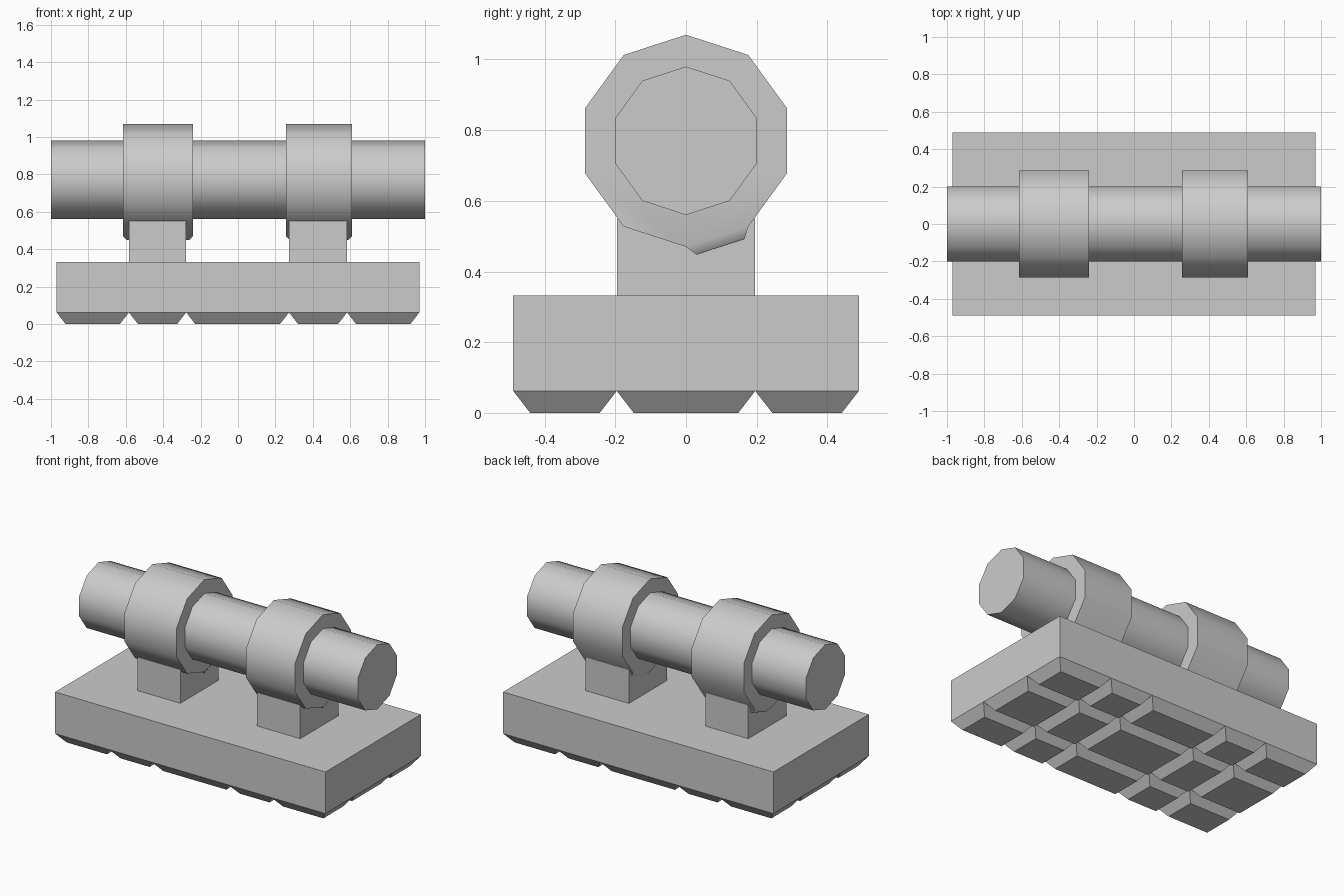
import bpy, bmesh, math
from mathutils import Vector

if "Cube" in bpy.data.objects:
    bpy.data.objects.remove(bpy.data.objects["Cube"])

AXIS_Z = 0.77


def finish(bm, name, smooth=False):
    bmesh.ops.recalc_face_normals(bm, faces=bm.faces[:])
    mesh = bpy.data.meshes.new(name)
    bm.to_mesh(mesh)
    bm.free()
    obj = bpy.data.objects.new(name, mesh)
    bpy.context.collection.objects.link(obj)
    if smooth:
        bpy.ops.object.select_all(action='DESELECT')
        obj.select_set(True)
        bpy.context.view_layer.objects.active = obj
        bpy.ops.object.shade_smooth_by_angle(angle=math.radians(40))
    return obj


def cylinder_x(radius, x0, x1, sides=10):
    """Ten-sided cylinder along x with a corner at the top."""
    bm = bmesh.new()
    ring = [bm.verts.new((x0, radius * math.sin(a), AXIS_Z + radius * math.cos(a)))
            for a in (2 * math.pi * i / sides for i in range(sides))]
    face = bm.faces.new(ring)
    out = bmesh.ops.extrude_face_region(bm, geom=[face], use_keep_orig=True)
    moved = [g for g in out['geom'] if isinstance(g, bmesh.types.BMVert)]
    bmesh.ops.translate(bm, verts=moved, vec=(x1 - x0, 0, 0))
    bmesh.ops.recalc_face_normals(bm, faces=bm.faces[:])
    bm.normal_update()
    return bm


# Base slab: divided underside, each cell pushed down into a tapered pad
xs = [-0.97, -0.583, -0.277, 0.273, 0.583, 0.97]
ys = [-0.489, -0.196, 0.196, 0.489]
low, high = 0.062, 0.332
bm = bmesh.new()
grid = [[bm.verts.new((x, y, low)) for y in ys] for x in xs]
cells = [bm.faces.new((grid[i][j], grid[i][j + 1], grid[i + 1][j + 1], grid[i + 1][j]))
         for i in range(len(xs) - 1) for j in range(len(ys) - 1)]
bm.normal_update()
rim = [e for e in bm.edges if e.is_boundary]
out = bmesh.ops.extrude_edge_only(bm, edges=rim)
top_verts = [g for g in out['geom'] if isinstance(g, bmesh.types.BMVert)]
top_edges = [g for g in out['geom'] if isinstance(g, bmesh.types.BMEdge)
             and all(v in top_verts for v in g.verts)]
bmesh.ops.translate(bm, verts=top_verts, vec=(0, 0, high - low))
bmesh.ops.contextual_create(bm, geom=top_edges)
bmesh.ops.recalc_face_normals(bm, faces=bm.faces[:])
bm.normal_update()
bmesh.ops.inset_individual(bm, faces=cells, thickness=0.068)
for f in cells:
    for v in f.verts:
        v.co.z = 0.0
finish(bm, "base_slab")

# Support posts
for side, x0, x1 in (("left", -0.583, -0.277), ("right", 0.273, 0.583)):
    bm = bmesh.new()
    bmesh.ops.create_cube(bm, size=1)
    bmesh.ops.scale(bm, verts=bm.verts, vec=(x1 - x0, 0.39, 0.55 - high))
    bmesh.ops.translate(bm, verts=bm.verts, vec=((x0 + x1) / 2, 0, (0.55 + high) / 2))
    finish(bm, side + "_post")

# Collars: one lower facet is raised as a tapered foot over the post
for side, x0, x1 in (("left", -0.615, -0.241), ("right", 0.257, 0.61)):
    bm = cylinder_x(0.3, x0, x1)
    down = Vector((0, math.sin(math.radians(18)), -math.cos(math.radians(18))))
    foot = max(bm.faces, key=lambda f: f.normal.dot(down))
    bmesh.ops.inset_individual(bm, faces=[foot], thickness=0.03)
    for v in foot.verts:
        v.co += down * 0.03
    finish(bm, side + "_collar", smooth=True)

# Shaft
finish(cylinder_x(0.21, -1.0, 1.0), "shaft", smooth=True)
